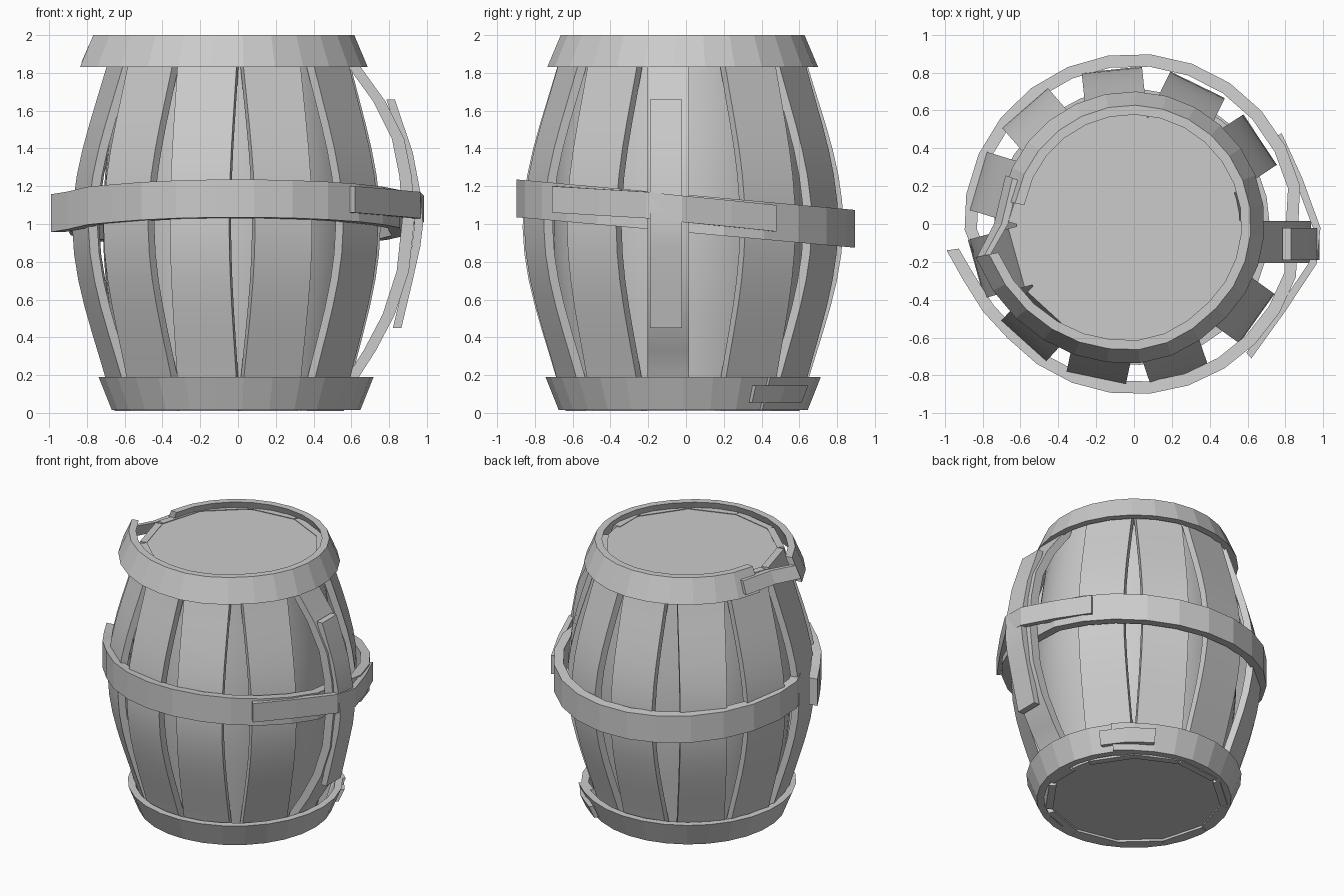
import bpy, bmesh, math
from mathutils import Vector

if "Cube" in bpy.data.objects:
    bpy.data.objects.remove(bpy.data.objects["Cube"])


def add_mesh(name, bm, smooth=False):
    bmesh.ops.recalc_face_normals(bm, faces=bm.faces)
    me = bpy.data.meshes.new(name)
    bm.to_mesh(me)
    bm.free()
    ob = bpy.data.objects.new(name, me)
    bpy.context.collection.objects.link(ob)
    if smooth:
        bpy.ops.object.select_all(action='DESELECT')
        ob.select_set(True)
        bpy.context.view_layer.objects.active = ob
        bpy.ops.object.shade_smooth_by_angle(angle=math.radians(30))
    return ob


def loft(name, sections, smooth=False):
    """Skin a list of cross sections into a capped solid."""
    bm = bmesh.new()
    rings = [[bm.verts.new(p) for p in s] for s in sections]
    n = len(rings[0])
    for a, b in zip(rings, rings[1:]):
        for i in range(n):
            j = (i + 1) % n
            bm.faces.new((a[i], a[j], b[j], b[i]))
    bm.faces.new(rings[0])
    bm.faces.new(rings[-1])
    return add_mesh(name, bm, smooth)


def stave(name, deg, profile, width, centre, thick=0.05):
    """Flat plank following an (outer radius, z) profile."""
    a = math.radians(deg)
    out = Vector((math.cos(a), math.sin(a), 0))
    side = Vector((-math.sin(a), math.cos(a), 0)) * width / 2
    secs = []
    for r, z in profile:
        p = Vector((centre[0], centre[1], z)) + out * r
        q = p - out * thick
        secs.append([p - side, p + side, q + side, q - side])
    return loft(name, secs, True)


def hoop(name, stations, r_low, r_high, z0, z1, thick, centre, slope=0):
    """Open band; stations are (degrees, radius offset, z offset)."""
    secs = []
    for deg, dr, dz in stations:
        c, s = math.cos(math.radians(deg)), math.sin(math.radians(deg))
        sec = []
        for r, z in ((r_low, z0), (r_high, z1), (r_high - thick, z1), (r_low - thick, z0)):
            y = centre[1] + (r + dr) * s
            sec.append((centre[0] + (r + dr) * c, y, z + dz + slope * y))
        secs.append(sec)
    return loft(name, secs)


def strap(name, pts, height, thick, lean=0):
    """Band along outer-surface points, thickened toward the axis."""
    secs = []
    for x, y, z in pts:
        n = Vector((x, y, 0)).normalized()
        lo = Vector((x, y, z - height / 2)) + n * lean
        hi = Vector((x, y, z + height / 2)) - n * lean
        secs.append([lo, hi, hi - n * thick, lo - n * thick])
    return loft(name, secs)


def arc(a0, a1, n):
    return [(a0 + (a1 - a0) * i / n, 0, 0) for i in range(n + 1)]


def bulge(z):
    t = z - 1
    return 0.55 * (1 - t * t) + 0.45 * math.cos(math.pi * t / 2) ** 2


# Bulging staves, slightly uneven in spacing
profile = [(0.60 + 0.235 * bulge(z), z) for z in [0.01 + 1.94 * i / 14 for i in range(15)]]
for i, deg in enumerate((33.5, 64, 96, 131, 163, 195.5, 227.5, 258, 289, 324.5)):
    stave(f"stave_{i + 1}", deg, profile, 0.32, (-0.03, -0.015))

# Sprung stave bowing outward on the right
sprung = [(0.60, 0.02), (0.64, 0.19), (0.73, 0.33), (0.83, 0.52), (0.905, 0.75), (0.935, 1.03),
          (0.92, 1.25), (0.88, 1.45), (0.78, 1.65), (0.65, 1.83), (0.60, 1.95)]
stave("sprung_stave", 0, sprung, 0.22, (0, -0.095), 0.065)

# Closed inner body whose ends form the lid and the base
body = []
for i in range(13):
    z = 0.03 + 1.915 * i / 12
    r = 0.585 + 0.10 * bulge(z)
    body.append([(-0.03 + r * math.cos(k * math.tau / 48), -0.02 + r * math.sin(k * math.tau / 48), z)
                 for k in range(48)])
loft("inner_body", body, True)

# Top hoop, broken on the left and springing away toward its flared end
flare = [0.145, 0.115, 0.09, 0.07, 0.055, 0.042, 0.036, 0.025, 0.01]
hoop("top_hoop",
     [(192 + 13.5 * i, d, 0) for i, d in enumerate(flare)] + arc(315, 515, 15) + [(530, 0, 0)],
     0.70, 0.628, 1.83, 2.0, 0.05, (-0.01, 0))
strap("top_hoop_splint",
      [(-0.66, 0.25, 1.9), (-0.72, 0.0, 1.9), (-0.81, -0.17, 1.9)], 0.09, 0.035, 0.02)

# Bottom hoop, overlapping at the back right
hoop("bottom_hoop",
     [(38, 0.02, 0), (50, 0.005, 0)] + arc(62, 385, 26) + [(398, 0, 0), (408, -0.02, 0)],
     0.66, 0.73, 0.015, 0.19, 0.05, (-0.012, -0.015))
strap("bottom_hoop_splint",
      [(0.605, 0.36, 0.10), (0.495, 0.51, 0.10), (0.34, 0.63, 0.10)], 0.09, 0.035, -0.02)

# Tilted middle hoop with a sprung left end
middle = [(188, 0.10, -0.01), (198, 0.05, -0.01), (210, 0.022, 0)]
middle += arc(222, 342, 9) + [(352, -0.03, 0), (362, -0.03, 0)] + arc(373, 530, 11)
middle += [(542, -0.005, 0), (554, -0.05, 0)]
hoop("middle_hoop", middle, 0.90, 0.90, 0.955, 1.155, 0.065, (0, 0), -0.09)

# Crossed repair straps over the sprung stave
strap("cross_strap_horizontal",
      [(0.62, -0.71, 1.13), (0.8, -0.46, 1.115), (0.965, -0.21, 1.1), (0.985, -0.02, 1.08),
       (0.89, 0.24, 1.055), (0.78, 0.48, 1.03)], 0.14, 0.04)
vertical = [(0.865, 0.45), (0.92, 0.68), (0.965, 0.88), (0.98, 1.0), (0.965, 1.17),
            (0.925, 1.38), (0.83, 1.66)]
stave("cross_strap_vertical", 0, vertical, 0.17, (0, -0.105), 0.045)
